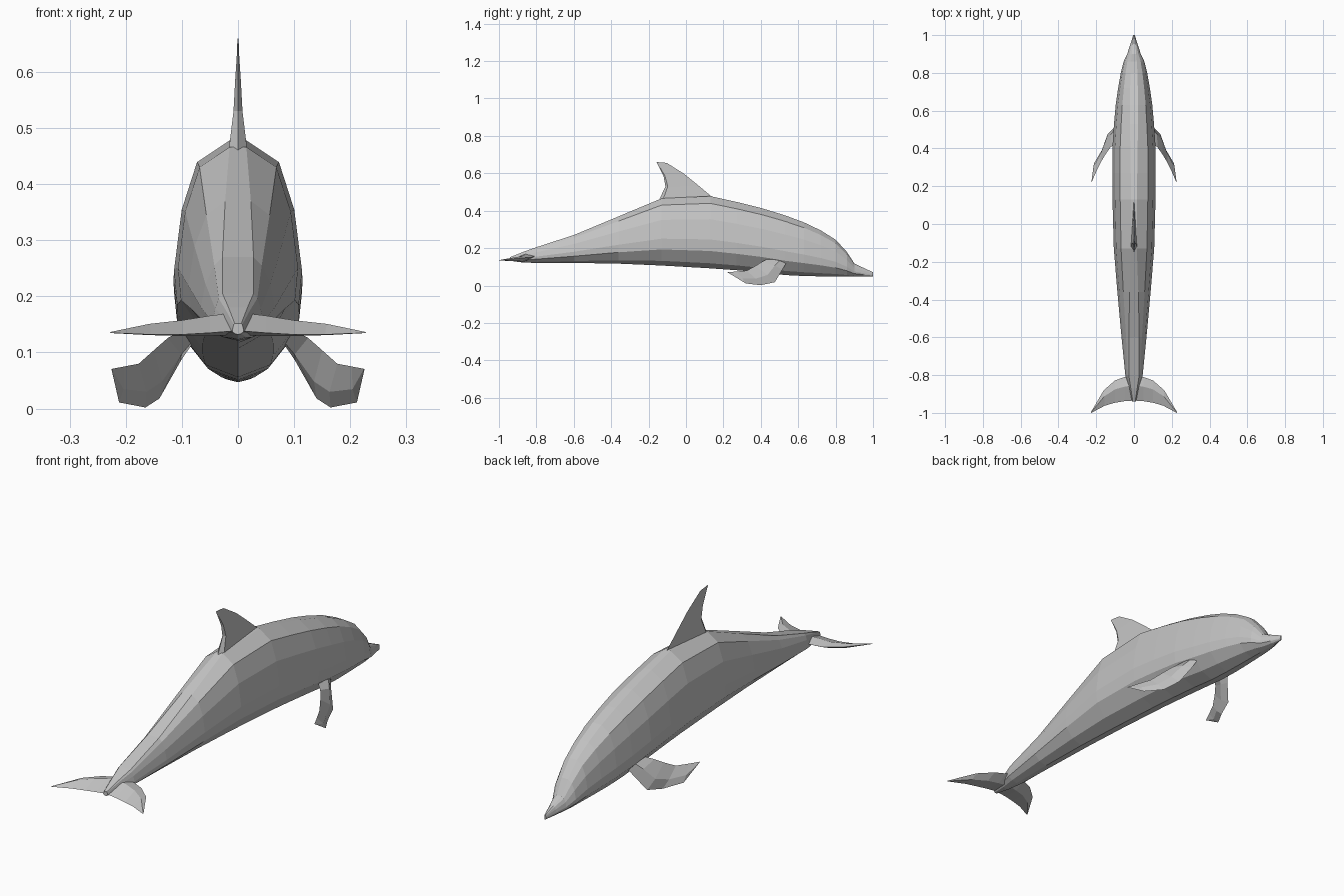
import bpy, bmesh
from mathutils import Vector

skin = bpy.data.materials.new("dolphin_grey")
skin.diffuse_color = (0.55, 0.55, 0.55, 1)


def loft(name, rings, mirror=False):
    """Skin closed rings of equal length into a capped, flat-shaded solid."""
    bm = bmesh.new()
    for side in ((1, -1) if mirror else (1,)):
        rows = [[bm.verts.new((p[0] * side, p[1], p[2])) for p in r] for r in rings]
        n = len(rows[0])
        for a, b in zip(rows, rows[1:]):
            for i in range(n):
                j = (i + 1) % n
                bm.faces.new((a[i], a[j], b[j], b[i]))
        bm.faces.new(rows[0])
        bm.faces.new(rows[-1])
    bmesh.ops.remove_doubles(bm, verts=bm.verts, dist=0.0005)
    bmesh.ops.recalc_face_normals(bm, faces=bm.faces)
    mesh = bpy.data.meshes.new(name)
    bm.to_mesh(mesh)
    bm.free()
    mesh.materials.append(skin)
    obj = bpy.data.objects.new(name, mesh)
    bpy.context.collection.objects.link(obj)
    return obj


def fin(name, sections, thick_dir, mid=0.4, mirror=False):
    """Fin from (leading point, trailing point, half thickness) sections."""
    rings = []
    d = Vector(thick_dir).normalized()
    for lead, trail, t in sections:
        a, b = Vector(lead), Vector(trail)
        m = a.lerp(b, mid)
        rings.append([a, m + d * t, b, m - d * t])
    return loft(name, rings, mirror)


# Body stations: y, half width, top z, bottom z, width of the flat back strip
stations = [
    (-0.94, 0.010, 0.152, 0.132, 0.60),
    (-0.87, 0.028, 0.180, 0.123, 0.60),
    (-0.80, 0.046, 0.205, 0.121, 0.60),
    (-0.60, 0.066, 0.270, 0.121, 0.42),
    (-0.36, 0.088, 0.370, 0.117, 0.26),
    (-0.13, 0.107, 0.466, 0.107, 0.14),
    (0.13, 0.114, 0.478, 0.092, 0.13),
    (0.27, 0.115, 0.447, 0.082, 0.15),
    (0.41, 0.114, 0.412, 0.070, 0.17),
    (0.53, 0.106, 0.375, 0.056, 0.20),
    (0.63, 0.097, 0.338, 0.051, 0.22),
    (0.72, 0.084, 0.295, 0.049, 0.24),
    (0.80, 0.070, 0.245, 0.048, 0.26),
    (0.86, 0.055, 0.180, 0.047, 0.28),
    (0.90, 0.036, 0.118, 0.047, 0.32),
    (0.95, 0.020, 0.094, 0.047, 0.35),
    (1.00, 0.004, 0.071, 0.048, 0.50),
]
# Half cross-section: fraction of width, fraction of height
side = [(0.64, 0.90), (0.88, 0.68), (1.0, 0.40), (0.95, 0.24), (0.55, 0.07)]
rings = []
for y, w, top, bottom, strip in stations:
    half = [(strip, 1.0)] + [(max(f, min(strip + 0.15, 0.9)) if h > 0.5 else f, h)
                             for f, h in side]
    right = [(f * w, y, bottom + h * (top - bottom)) for f, h in half]
    left = [(-x, yy, z) for x, yy, z in reversed(right)]
    rings.append(right + [(0, y, bottom)] + left)
loft("body", rings)

# Dorsal fin with a blunt trailing edge
fin("dorsal_fin", [
    ((0, 0.15, 0.465), (0, -0.145, 0.455), 0.017),
    ((0, 0.07, 0.532), (0, -0.110, 0.530), 0.008),
    ((0, -0.01, 0.597), (0, -0.120, 0.585), 0.005),
    ((0, -0.10, 0.654), (0, -0.142, 0.630), 0.002),
    ((0, -0.115, 0.657), (0, -0.157, 0.660), 0.001),
], (1, 0, 0), mid=0.93)

# Pair of pectoral flippers sweeping out, down and back
fin("pectoral_flippers", [
    ((0.080, 0.545, 0.135), (0.075, 0.450, 0.150), 0.012),
    ((0.102, 0.515, 0.085), (0.125, 0.405, 0.126), 0.012),
    ((0.140, 0.475, 0.018), (0.150, 0.370, 0.104), 0.010),
    ((0.165, 0.400, 0.002), (0.177, 0.325, 0.080), 0.008),
    ((0.212, 0.320, 0.011), (0.203, 0.270, 0.075), 0.005),
    ((0.225, 0.225, 0.069), (0.224, 0.222, 0.071), 0.001),
], (0.85, 0.3, 0.4), mirror=True)

# Tail flukes, wedge-shaped and tapering to swept tips
fin("tail_flukes", [
    ((0.000, -0.800, 0.160), (0.000, -0.935, 0.139), 0.020),
    ((0.050, -0.810, 0.156), (0.050, -0.938, 0.135), 0.018),
    ((0.100, -0.828, 0.151), (0.100, -0.946, 0.132), 0.014),
    ((0.160, -0.880, 0.147), (0.155, -0.962, 0.132), 0.010),
    ((0.228, -0.996, 0.136), (0.226, -1.000, 0.135), 0.001),
], (0, 0, 1), mirror=True)
